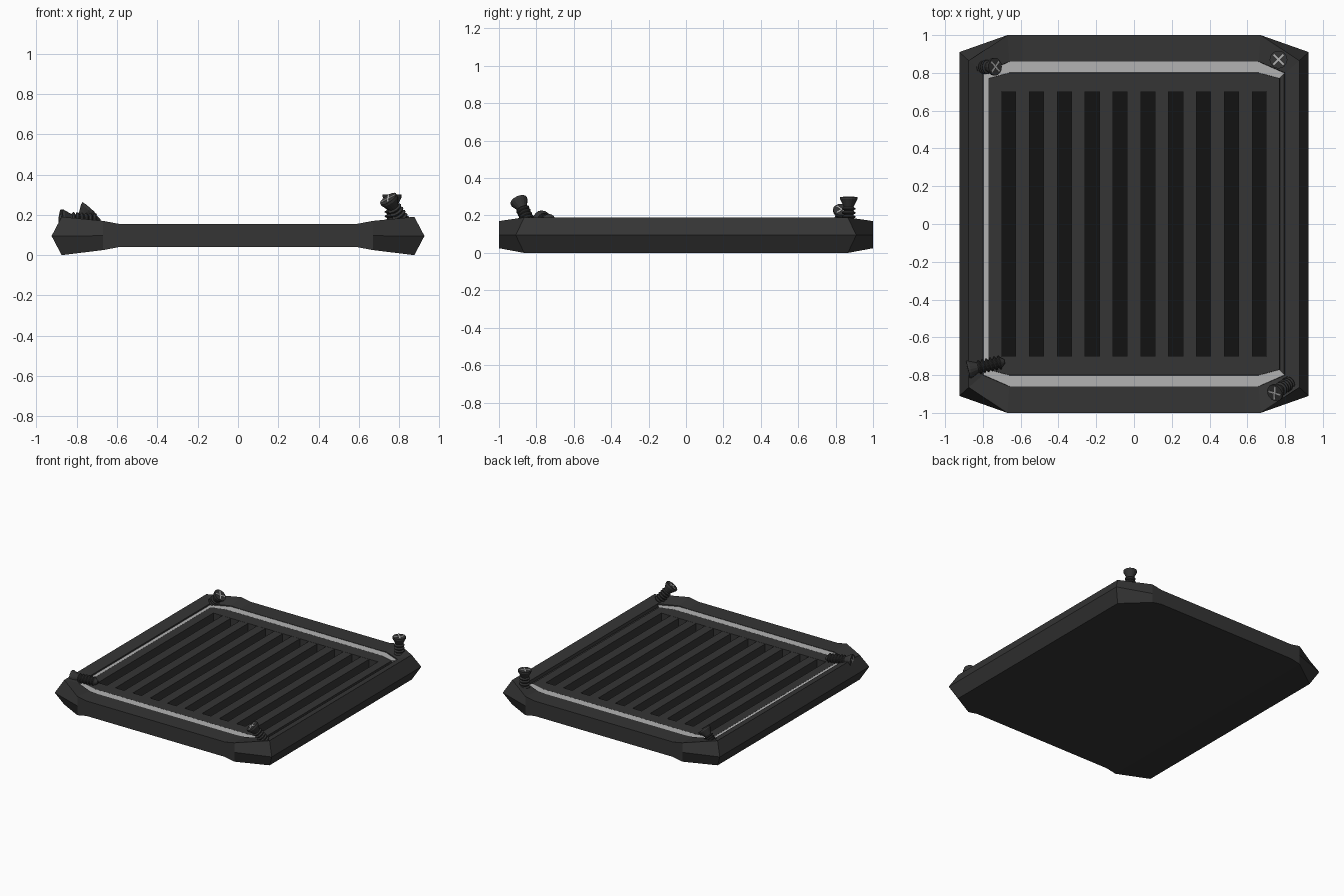
import bpy, bmesh, math
from mathutils import Vector, Matrix

if "Cube" in bpy.data.objects:
    bpy.data.objects.remove(bpy.data.objects["Cube"])


def material(name, v):
    m = bpy.data.materials.new(name)
    m.diffuse_color = (v, v, v, 1)
    m.use_nodes = True
    m.node_tree.nodes["Principled BSDF"].inputs["Base Color"].default_value = m.diffuse_color
    return m


DARK = material("dark_grey", 0.035)
BLACK = material("black", 0.006)
LIGHT = material("light_grey", 0.45)


def add_object(name, bm, mat):
    bmesh.ops.recalc_face_normals(bm, faces=bm.faces)
    me = bpy.data.meshes.new(name)
    bm.to_mesh(me)
    bm.free()
    me.materials.append(mat)
    ob = bpy.data.objects.new(name, me)
    bpy.context.collection.objects.link(ob)
    return ob


def loop_points(corner, bend, mid):
    """Mirror three quadrant points into a 12-point loop."""
    q = (mid, bend, corner)
    front = [(-x, -y, z) for x, y, z in q[::-1]] + [(x, -y, z) for x, y, z in q]
    return front + [(x, -y, z) for x, y, z in front[::-1]]


def box(name, size, loc, mat, mx=Matrix.Identity(4)):
    bm = bmesh.new()
    bmesh.ops.create_cube(bm, size=1, matrix=mx @ Matrix.Translation(loc) @ Matrix.Diagonal((*size, 1)))
    return add_object(name, bm, mat)


FLOOR = 0.08
# Frame: loops run from the underside, over the rim, into the vent recess
loops = [
    loop_points((.875, .865, 0), (.67, 1, .025), (.59, 1, .04)),
    loop_points((.925, .91, .095), (.67, 1, .0965), (.59, 1, .097)),
    loop_points((.875, .865, .19), (.67, 1, .17), (.59, 1, .155)),
    loop_points((.80, .80, .162), (.66, .86, .159), (.59, .86, .155)),
    loop_points((.795, .798, .14), (.66, .858, .14), (.59, .858, .14)),
    loop_points((.772, .772, .14), (.66, .802, .14), (.59, .802, .14)),
    loop_points((.77, .77, .153), (.66, .80, .153), (.59, .80, .153)),
    loop_points((.702, .702, .153), (.66, .702, .153), (.59, .702, .153)),
    loop_points((.702, .702, FLOOR), (.66, .702, FLOOR), (.59, .702, FLOOR)),
]
bm = bmesh.new()
rings = [[bm.verts.new(p) for p in lp] for lp in loops]
for a, b in zip(rings, rings[1:]):
    for i in range(12):
        j = (i + 1) % 12
        bm.faces.new((a[i], a[j], b[j], b[i]))
for r in (rings[0], rings[-1]):
    for i in range(5):
        bm.faces.new((r[i], r[i + 1], r[10 - i], r[11 - i]))
add_object("vent_frame", bm, DARK)

# Light trim strip in the groove on three sides
outer = loop_points((.797, .799, .153), (.66, .859, .153), (.59, .859, .153))
inner = loop_points((.771, .771, .153), (.66, .801, .153), (.59, .801, .153))
bm = bmesh.new()
o, n = ([bm.verts.new(p) for p in lp] for lp in (outer, inner))
faces = [bm.faces.new((o[i], o[(i + 1) % 12], n[(i + 1) % 12], n[i])) for i in range(12) if i != 5]
ext = bmesh.ops.extrude_face_region(bm, geom=faces, use_keep_orig=True)
for v in ext["geom"]:
    if isinstance(v, bmesh.types.BMVert):
        v.co.z -= .012
add_object("trim_strip", bm, LIGHT)

# Black recess floor and grille slats
box("recess_floor", (1.4, 1.4, .004), (0, 0, FLOOR + .003), BLACK)
for k in range(9):
    box(f"slat_{k + 1}", (.0725, 1.404, .152 - FLOOR), (-.59 + k * .1475, 0, (FLOOR + .152) / 2), DARK)


def screw(name, head, direction, length):
    """Countersunk screw: lathe profile runs down from the head."""
    prof = [(.047, 0), (.047, -.012), (.028, -.05)]
    steps = 6
    pitch = (length - .07) / steps
    for k in range(steps):
        z = -.055 - k * pitch
        prof += [(.026, z), (.037, z - pitch * .3), (.037, z - pitch * .5), (.026, z - pitch * .85)]
    prof.append((.012, -length))
    mx = Matrix.Translation(head) @ Vector(direction).to_track_quat('Z', 'Y').to_matrix().to_4x4()
    bm = bmesh.new()
    seg = 16
    rs = [[bm.verts.new(mx @ Vector((r * math.cos(2 * math.pi * i / seg), r * math.sin(2 * math.pi * i / seg), z)))
           for i in range(seg)] for r, z in prof]
    for a, b in zip(rs, rs[1:]):
        for i in range(seg):
            j = (i + 1) % seg
            bm.faces.new((a[i], b[i], b[j], a[j]))
    bm.faces.new(rs[0])
    bm.faces.new(rs[-1])
    add_object(name, bm, DARK)
    # Cross mark on the head
    for s, ang in (("a", 45), ("b", 135)):
        box(f"{name}_cross_{s}", (.075, .009, .004), (0, 0, 0), LIGHT,
            mx @ Matrix.Rotation(math.radians(ang), 4, 'Z'))


screw("screw_back_right", (.765, .87, .30), (0, 0, 1), .2)
screw("screw_front_right", (.745, -.895, .28), (-.5, -.35, .75), .19)
screw("screw_back_left", (-.735, .833, .232), (.65, .03, .75), .16)
screw("screw_front_left", (-.88, -.772, .18), (-.96, -.22, .05), .2)
